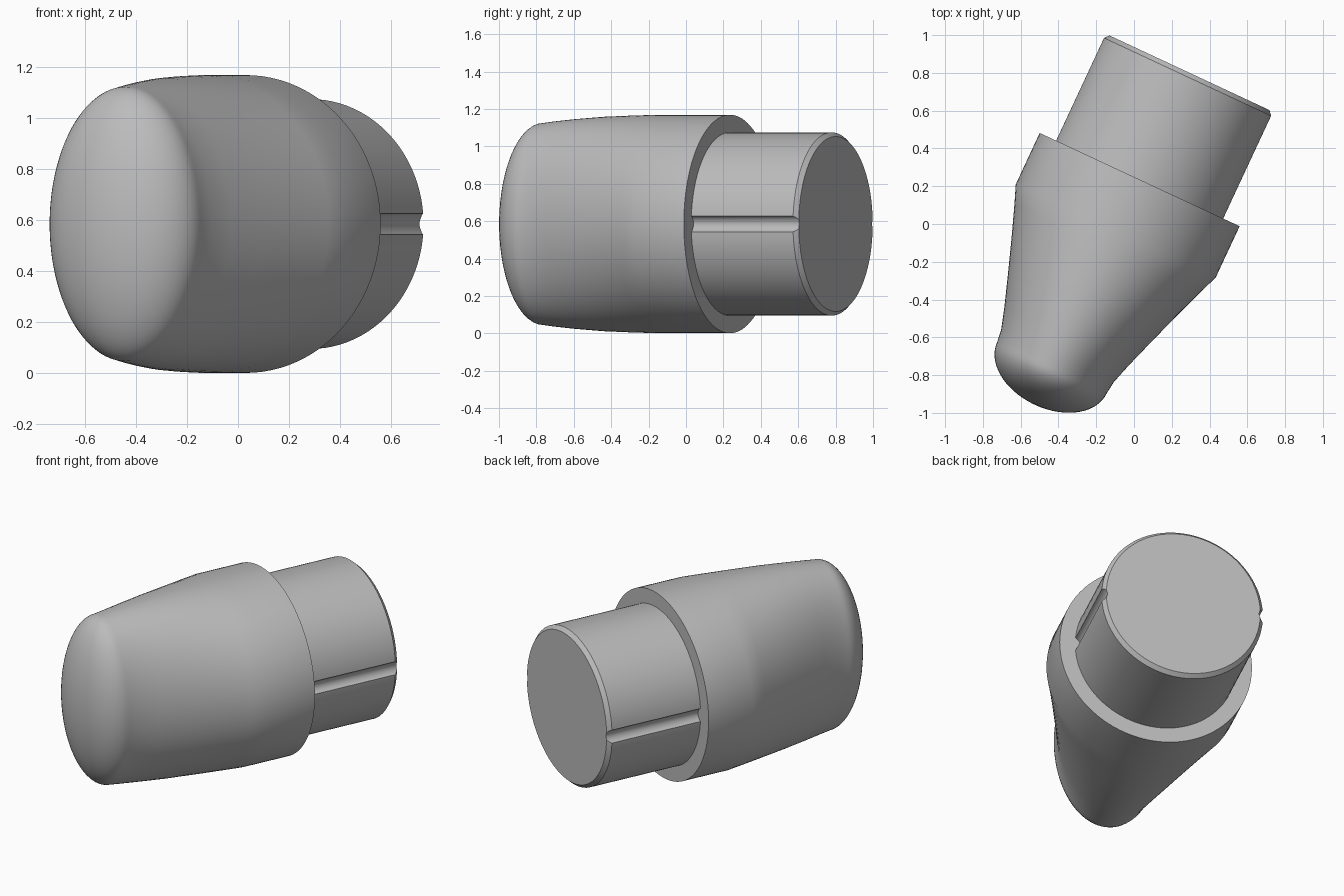
import bpy, bmesh, math
from mathutils import Matrix

cube = bpy.data.objects.get("Cube")
if cube:
    bpy.data.objects.remove(cube, do_unlink=True)

# Frame of the part: local y is the long axis, origin at the shoulder centre
FRAME = Matrix.Translation((0.03, 0.235, 0.585)) @ Matrix.Rotation(math.radians(-25), 4, 'Z')

grey = bpy.data.materials.new("plain grey")
grey.use_nodes = True
grey.diffuse_color = (0.5, 0.5, 0.5, 1)
grey.node_tree.nodes["Principled BSDF"].inputs["Base Color"].default_value = (0.5, 0.5, 0.5, 1)


def loft(name, sections, sides=96, x=0.0):
    """Solid through elliptical sections (position on axis, half width, half height)."""
    bm = bmesh.new()
    rings = []
    for y, w, h in sections:
        angles = [2 * math.pi * i / sides for i in range(sides)]
        rings.append([bm.verts.new((x + w * math.cos(a), y, h * math.sin(a))) for a in angles])
    for a, b in zip(rings, rings[1:]):
        for i in range(sides):
            j = (i + 1) % sides
            bm.faces.new((a[i], a[j], b[j], b[i]))
    bm.faces.new(rings[0])
    bm.faces.new(rings[-1])
    bmesh.ops.recalc_face_normals(bm, faces=bm.faces)
    mesh = bpy.data.meshes.new(name)
    bm.to_mesh(mesh)
    bm.free()
    mesh.materials.append(grey)
    obj = bpy.data.objects.new(name, mesh)
    obj.matrix_world = FRAME
    bpy.context.collection.objects.link(obj)
    return obj


def activate(obj):
    bpy.ops.object.select_all(action='DESELECT')
    obj.select_set(True)
    bpy.context.view_layer.objects.active = obj


# Handle body: round collar narrowing to a tall flat nose
body_sections = [
    (0, .584, .584), (-.3, .584, .584), (-.4, .545, .584), (-.57, .483, .58),
    (-.75, .42, .573), (-.92, .362, .56), (-1.03, .329, .549),
]
# Rounded nose as half an ellipsoid
for step in range(17):
    t = math.radians(88) * step / 16
    body_sections.append((-1.1 - .215 * math.sin(t), .32 * math.cos(t), .54 * math.cos(t)))
body = loft("tapered_body", body_sections)

# Round plug with a chamfered end
plug = loft("plug", [(-.05, .49, .49), (.6, .49, .49), (.624, .468, .468)])

# Groove along each side of the plug
for side in (-1, 1):
    cutter = loft("groove_cutter", [(-.02, .046, .046), (.8, .046, .046)], 32, side * .507)
    cutter.hide_render = True
    activate(plug)
    cut = plug.modifiers.new("groove", 'BOOLEAN')
    cut.operation = 'DIFFERENCE'
    cut.solver = 'EXACT'
    cut.object = cutter
    bpy.ops.object.modifier_apply(modifier=cut.name)
    bpy.data.objects.remove(cutter, do_unlink=True)

for obj in (body, plug):
    activate(obj)
    bpy.ops.object.shade_smooth_by_angle(angle=math.radians(30))
